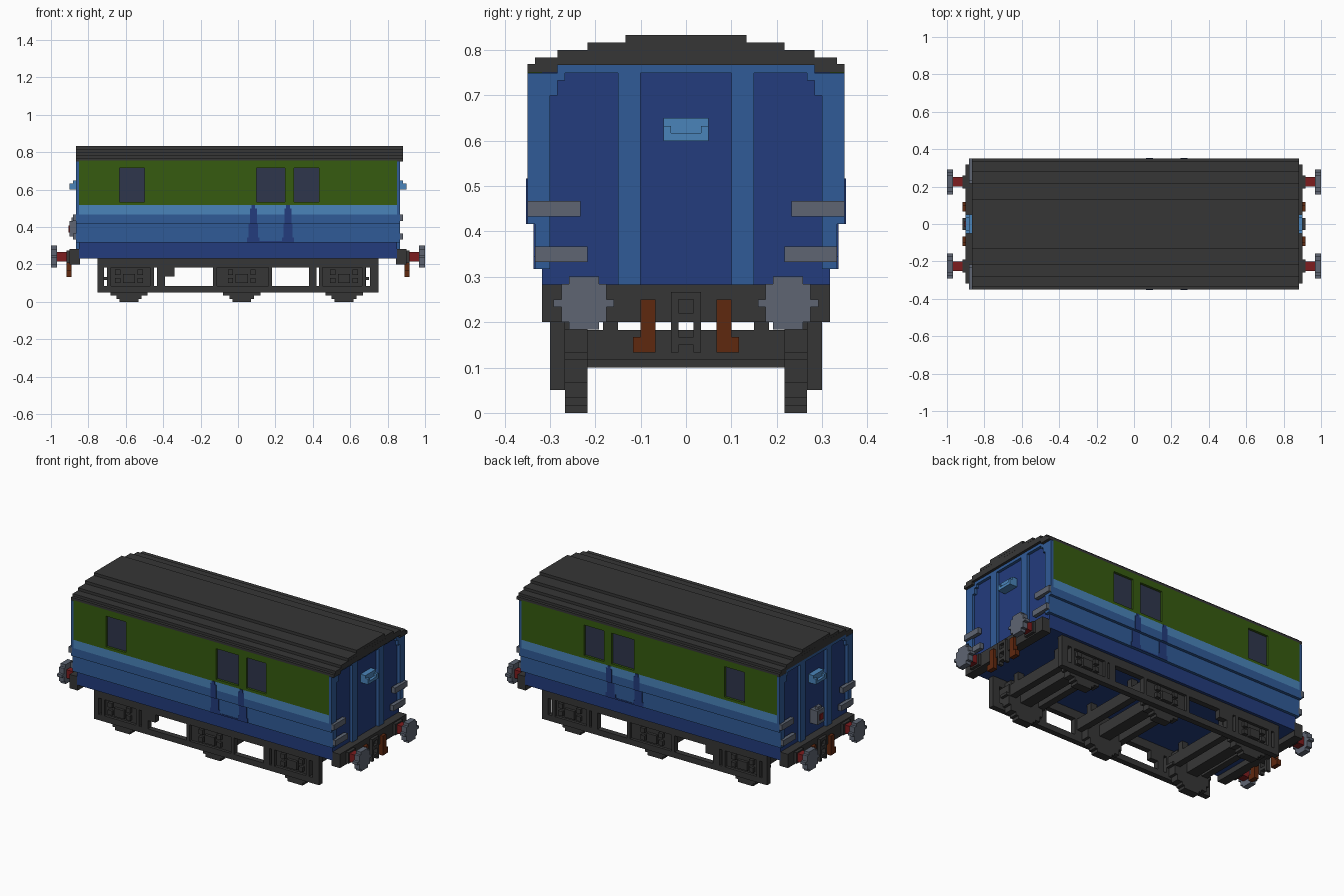
import bpy, bmesh, math

old = bpy.data.objects.get("Cube")
if old:
    bpy.data.objects.remove(old, do_unlink=True)

V = 1 / 60  # block size of the stepped style


def material(name, rgb):
    lin = [((c / 255 + 0.055) / 1.055) ** 2.4 if c > 10 else c / 255 / 12.92 for c in rgb]
    m = bpy.data.materials.new(name)
    m.use_nodes = True
    m.diffuse_color = (*lin, 1)
    bsdf = m.node_tree.nodes["Principled BSDF"]
    bsdf.inputs["Base Color"].default_value = (*lin, 1)
    bsdf.inputs["Roughness"].default_value = 0.8
    return m


DARK = material("dark blue", (35, 60, 125))
MID = material("mid blue", (48, 91, 151))
LIGHT = material("light blue", (74, 132, 186))
GREEN = material("olive green", (54, 91, 16))
GREY = material("charcoal", (54, 54, 54))
STEEL = material("steel grey", (94, 101, 114))
RED = material("dark red", (125, 28, 30))
BROWN = material("rust brown", (95, 40, 15))
GLASS = material("window glass", (47, 54, 76))


def part(name, mat, boxes):
    """One object made of boxes (x0, x1, y0, y1, z0, z1)."""
    bm = bmesh.new()
    for b in boxes:
        vs = bmesh.ops.create_cube(bm, size=1)["verts"]
        for v in vs:
            for a in range(3):
                lo, hi = sorted(b[2 * a:2 * a + 2])
                v.co[a] = (lo + hi) / 2 + v.co[a] * (hi - lo)
    me = bpy.data.meshes.new(name)
    bm.to_mesh(me)
    bm.free()
    me.materials.append(mat)
    ob = bpy.data.objects.new(name, me)
    bpy.context.collection.objects.link(ob)
    return ob


def flip_x(boxes):
    return boxes + [(-b[1], -b[0], *b[2:]) for b in boxes]


def flip_y(boxes):
    return boxes + [(*b[:2], -b[3], -b[2], *b[4:]) for b in boxes]


def both(boxes):
    return flip_x(flip_y(boxes))


def disc_rows(r, cz):
    """Half width, bottom and top of each row of a stepped disc."""
    n = round(2 * r / V)
    for i in range(n):
        h = (i + 0.5) * V - r
        yield round(math.sqrt(max(r * r - h * h, 0)) / V) * V, cz - r + i * V, cz - r + (i + 1) * V


# Body core, dark skirt and side bands
part("body_core", DARK, [(-.85, .85, -.317, .317, .233, .76)])
part("lower_side_panel", MID, flip_y([(-.85, .85, .3, .333, .317, .417),
                                      (-.85, .85, .3, .35, .417, .467)]))
part("waist_band", LIGHT, flip_y([(-.85, .85, .3, .35, .467, .517)]))

# Green upper sides with window openings
windows = [(-.633, -.5), (.1, .25), (.3, .433)]
edges = [-.85] + [x for w in windows for x in w] + [.85]
piers = [(edges[i], edges[i + 1], .3, .35, .533, .717) for i in range(0, len(edges), 2)]
part("upper_side_panel", GREEN, flip_y(piers + [(-.85, .85, .3, .35, .517, .533),
                                                (-.85, .85, .3, .35, .717, .755)]))
part("window_panes", GLASS, flip_y([(a, b, .3, .336, .533, .717) for a, b in windows]))

# Dark tapered stripes on the lower sides
stripes = []
for c in (.082, .267):
    for hw, y, z0, z1 in ((.033, .333, .317, .345), (.025, .333, .345, .417),
                          (.019, .35, .417, .5), (.01, .35, .5, .517)):
        stripes.append((c - hw, c + hw, y - .01, y + .003, z0, z1))
stripes.append((.05, .3, .323, .336, .317, .325))
part("side_stripes", DARK, flip_y(stripes))

# End framing: corner posts, inner pillars and stepped top arch
posts = [(.85, .867, .1, .15, .283, .75),
         (.85, .867, .3, .35, .417, .75),
         (.85, .867, .3, .333, .317, .417),
         (.85, .867, .283, .3, .7, .75),
         (.85, .867, .267, .283, .733, .75)]
part("end_framing", MID, both(posts) + flip_x([(.85, .867, -.283, .283, .75, .767)]))

# Stepped arched roof
roof = [(-.867, .883, -w, w, z, z + V) for w, z in
        ((.333, .767), (.283, .783), (.217, .8), (.133, .817))]
roof += flip_y([(-.867, .883, .283, .35, .751, .767), (-.867, .883, .3, .35, .767, .769)])
part("roof", GREY, roof)

# End fittings
part("end_steps", STEEL, both([(.86, .883, .233, .35, .433, .467),
                               (.86, .883, .217, .333, .333, .367)]))
part("end_ledge", LIGHT, flip_x([(.84, .883, -.05, .05, .6, .65),
                                 (.84, .9, -.05, .05, .6, .617)])
     + both([(.883, .9, .033, .05, .617, .633)]))
part("tail_lamp", STEEL, [(-.9, -.84, -.033, .033, .35, .433),
                          (-.89, -.87, -.017, .017, .433, .45)])
part("tail_lamp_lens", RED, [(-.905, -.89, -.017, .017, .372, .408)])

# Buffer beams, buffers, coupling and hoses
part("buffer_beams", GREY, flip_x([(.845, .9, -.317, .317, .2, .283)]))
part("buffer_shanks", RED, both([(.89, .967, .2, .25, .217, .267)]))
part("buffer_collars", GREY, both([(.89, .917, .19, .26, .208, .275)]))
heads = [(.967, .99, .225 - w, .225 + w, a, b) for w, a, b in disc_rows(3.5 * V, .242)]
heads += [(.985, 1, .225 - w, .225 + w, a, b) for w, a, b in disc_rows(3.5 * V, .242)]
part("buffer_heads", STEEL, both(heads))
part("couplings", GREY, both([(.89, .917, .017, .033, .133, .267),
                              (.89, .917, 0, .02, .2, .22),
                              (.89, .917, 0, .02, .25, .267),
                              (.89, .917, 0, .02, .15, .167)]))
part("brake_hoses", BROWN, both([(.89, .917, .067, .1, .133, .25),
                                 (.89, .917, .067, .117, .133, .167)]))

# Running gear side frames with axle box plates
blocks = [(-.7, -.45), (-.133, .183), (.433, .683)]
axles = (-.583, .02, .567)
frame = [(-.75, .75, .267, .3, .183, .235), (-.75, .75, .267, .3, .05, .085)]
frame += [(a, b, .267, .3, .08, .19) for a, b in
          ((-.75, -.717), (-.433, -.39), (.38, .42), (.707, .75))]
frame += [(-.39, -.34, .267, .3, .135, .19)]
for (a, b), cx in zip(blocks, axles):
    frame.append((a, b, .267, .283, .08, .19))
    # raised axle box, springs and guide bars
    frame += [(cx - .033, cx + .033, .28, .3, .1, .15)]
    frame += [(cx + s * .06 - .014, cx + s * .06 + .014, .28, .3, z, z + .028)
              for s in (-1, 1) for z in (.1, .145)]
    frame += [(a, a + .02, .28, .3, .08, .19), (b - .02, b, .28, .3, .08, .19)]
part("side_frames", GREY, flip_y(frame))

# Wheels and axles
wheels = [(cx - w, cx + w, .217, .267, a, b)
          for cx in axles for w, a, b in disc_rows(7.5 * V, .125)]
part("wheels", GREY, flip_y(wheels))
part("axles", GREY, [(cx - .035, cx + .035, -.22, .22, .1, .167) for cx in axles])

# Brake cross beams with hangers up to the floor
beams = (-.67, -.48, -.1, .15, .46, .655)
part("brake_beams", GREY, [(x - .02, x + .02, -.267, .267, .117, .183) for x in beams]
     + flip_y([(x - .02, x + .02, .15, .183, .18, .235) for x in beams]))
